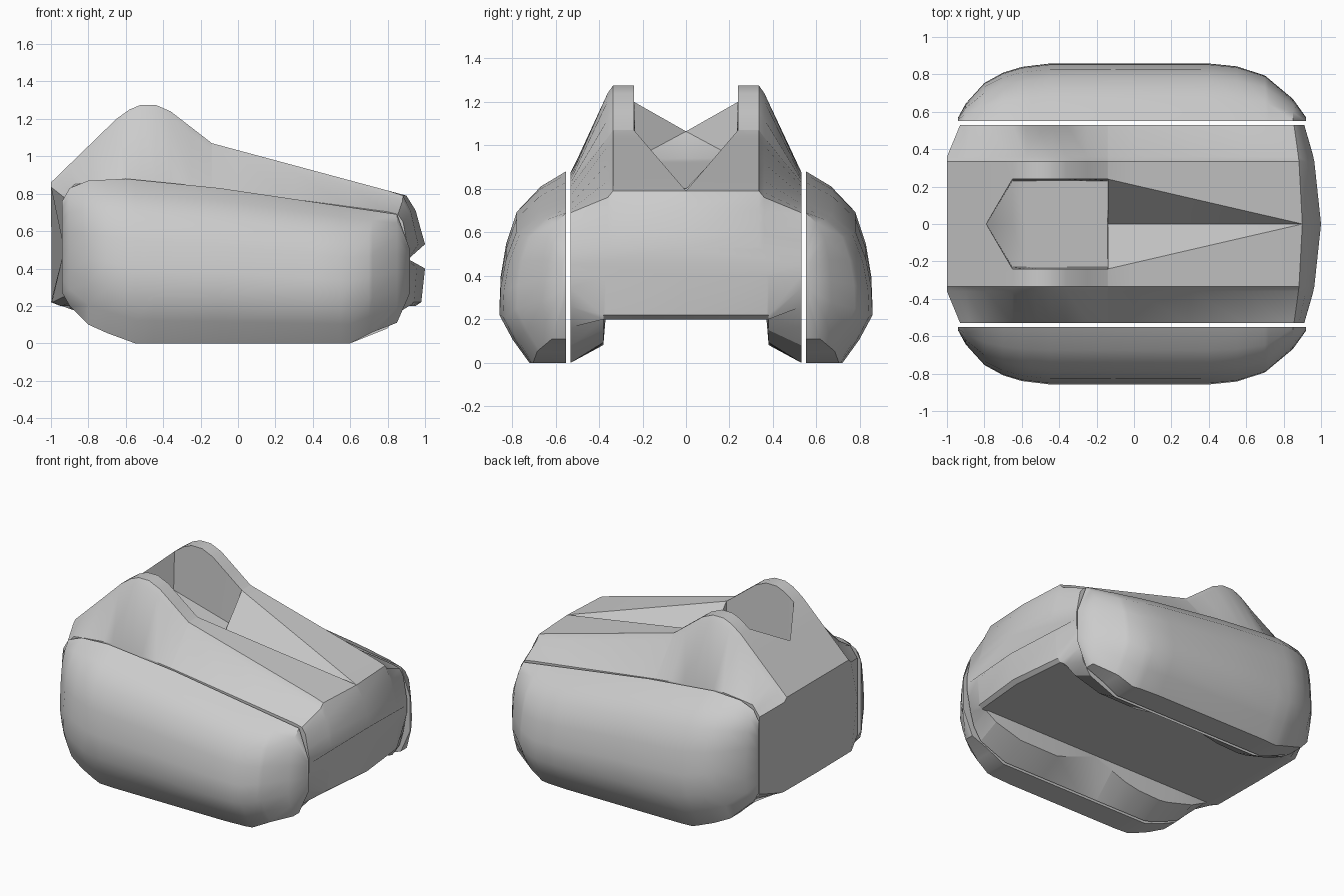
import bpy, bmesh, math

if "Cube" in bpy.data.objects:
    bpy.data.objects.remove(bpy.data.objects["Cube"])

grey = bpy.data.materials.new("plain_grey")
grey.use_nodes = True
tone = (0.6, 0.6, 0.6, 1)
grey.diffuse_color = tone
grey.node_tree.nodes["Principled BSDF"].inputs["Base Color"].default_value = tone


def along(curve, x):
    """Linear interpolation through a list of (position, value) pairs."""
    if x <= curve[0][0]:
        return curve[0][1]
    for (a, va), (b, vb) in zip(curve, curve[1:]):
        if x <= b:
            return va + (vb - va) * (x - a) / (b - a)
    return curve[-1][1]


def loft(name, sections, angle):
    """Skin closed sections, cap both ends, shade smooth by angle."""
    bm = bmesh.new()
    rings = [[bm.verts.new(p) for p in s] for s in sections]
    n = len(rings[0])
    for a, b in zip(rings, rings[1:]):
        for i in range(n):
            j = (i + 1) % n
            bm.faces.new((a[i], a[j], b[j], b[i]))
    bm.faces.new(rings[0])
    bm.faces.new(rings[-1])
    bmesh.ops.remove_doubles(bm, verts=bm.verts, dist=0.0005)
    bmesh.ops.recalc_face_normals(bm, faces=bm.faces)
    mesh = bpy.data.meshes.new(name)
    bm.to_mesh(mesh)
    bm.free()
    mesh.materials.append(grey)
    obj = bpy.data.objects.new(name, mesh)
    bpy.context.collection.objects.link(obj)
    bpy.ops.object.select_all(action='DESELECT')
    obj.select_set(True)
    bpy.context.view_layer.objects.active = obj
    bpy.ops.object.shade_smooth_by_angle(angle=math.radians(angle))
    return obj


# Hull curves along the length
crown = [(-1, .86), (-.65, 1.2), (-.58, 1.25), (-.52, 1.275), (-.44, 1.275), (-.36, 1.24),
         (-.14, 1.07), (.9, .79), (.95, .71), (.98, .6), (1, .53)]
shoulder = [(-1, .78), (-.9, .85), (-.6, .88), (-.14, .83), (.9, .69), (.95, .65), (.98, .56), (1, .5)]
belly = [(-1, .22), (-.95, .2), (.97, .2), (.98, .22), (1, .4)]
skirt_in = [(-.9, .2), (-.78, .14), (-.55, .08), (-.3, .09), (0, .2), (.3, .09), (.55, .08), (.78, .14), (.9, .2)]
skirt_out = [(-1, .25), (-.93, .2), (-.8, .1), (-.55, 0), (.6, 0), (.85, .1), (.93, .2), (1, .4)]
opening = [(-.79, 0), (-.65, .24), (-.14, .24), (.9, 0)]
floor = [(-.65, .94), (-.14, .8)]


def hull_section(x, cockpit):
    top, low, base = along(crown, x), along(shoulder, x), along(belly, x)
    r = along(opening, x)
    if cockpit:
        mid = along(floor, x)
        inner = [(.96 * r, mid), (0, mid)]
    else:
        centre = min(top, .785) if x > -.2 else top
        inner = [(r / 2, (top + centre) / 2), (0, centre)]
    edge = min(.035, (top - low) * .3)
    half = [(0, base), (.37, base),
            (.38, min(base, max(along(skirt_in, x), along(skirt_out, x)))),
            (.53, along(skirt_out, x)),
            (.53, (low + base) / 2), (.53, low), (.36, top - edge), (.335, top), (r, top)] + inner
    loop = half + [(-y, z) for y, z in half[-2:0:-1]]
    points = []
    for y, z in loop:
        px = x
        if x > .8:      # bowed nose
            px -= .45 * (x - .8) * (y / .53) ** 2
        if x < -.85:    # chamfered tail corners
            px += .47 * (-.85 - x) * max(0, abs(y) - .36) / .17
        points.append((px, y, z))
    return points


rear = [-1, -.95, -.9, -.79]
pit = [-.65, -.58, -.52, -.44, -.36, -.25, -.141]
nose = [-.139, 0, .3, .6, .8, .9, .95, .98, 1]
loft("hull", [hull_section(x, x in pit) for x in rear + pit + nose], 28)

# Side pods: one cross-section scaled along the length
pod_width = [(-.94, .06), (-.9, .3), (-.8, .66), (-.7, .84), (-.6, .94), (-.45, 1),
             (.4, 1), (.55, .95), (.7, .79), (.85, .38), (.92, .06)]
pod_base = [(-.94, .27), (-.9, .2), (-.8, .1), (-.7, .055), (-.55, 0), (.6, 0), (.72, .06), (.85, .11), (.92, .27)]
pod_top = [(-.94, .76), (-.9, .83), (-.8, .87), (-.6, .88), (-.1, .83), (.85, .69), (.92, .5)]
profile = [(0, 0), (.55, 0), (.8, .14), (1, .29), (.98, .46), (.9, .63), (.74, .8), (.4, .92), (0, 1)]
stops = sorted({x for c in (pod_width, pod_base, pod_top) for x, v in c})
for side, label in ((1, "left"), (-1, "right")):
    sections = []
    for x in stops:
        w, b, t = (along(c, x) for c in (pod_width, pod_base, pod_top))
        sections.append([(x, side * (.552 + .306 * w * u), b + (t - b) * v) for u, v in profile])
    loft("pod_" + label, sections, 40)
